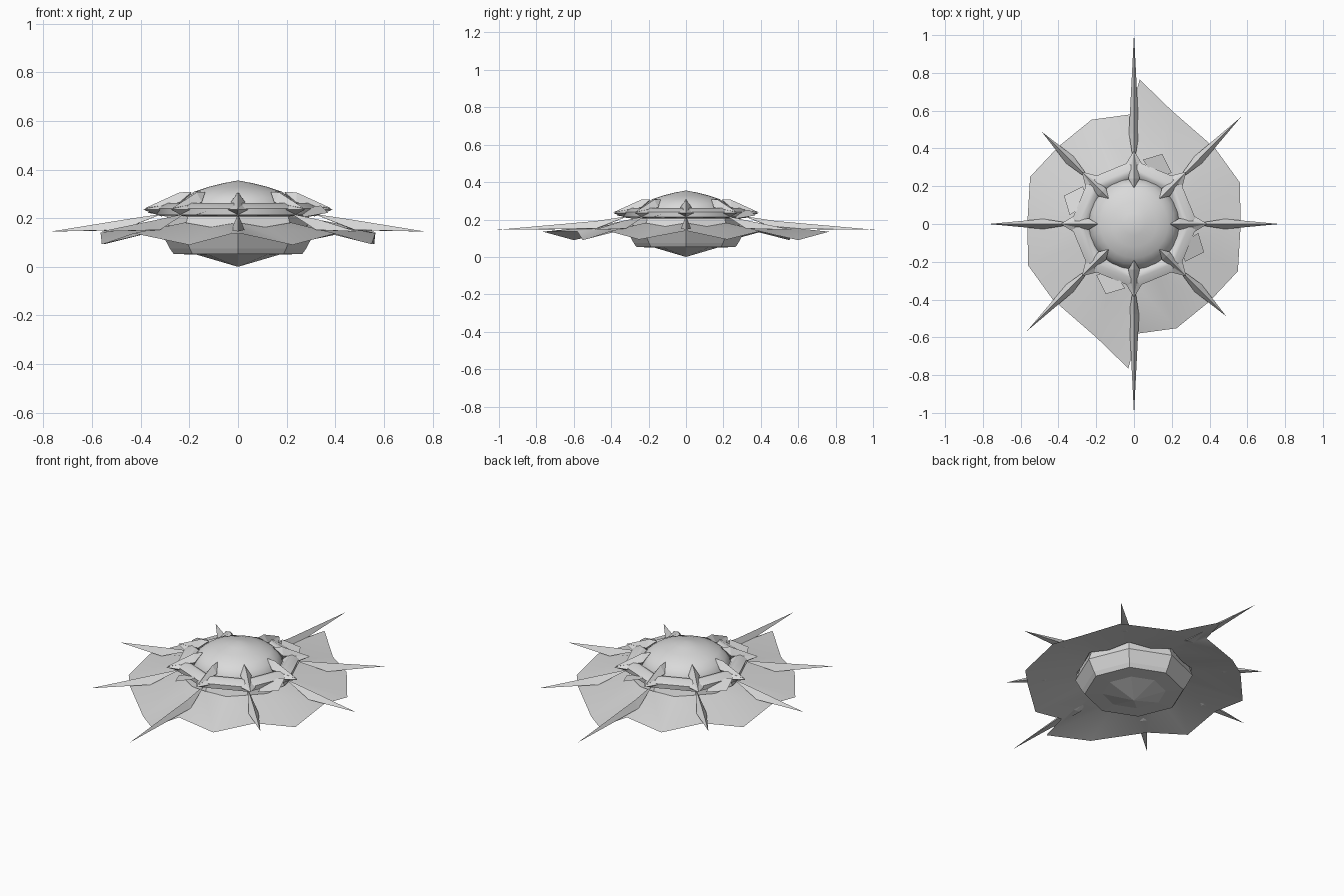
import bpy, bmesh, math
from mathutils import Vector

if "Cube" in bpy.data.objects:
    bpy.data.objects.remove(bpy.data.objects["Cube"])

hull_mat = bpy.data.materials.new("pale_grey")
hull_mat.diffuse_color = (0.7, 0.7, 0.7, 1)
hull_mat.use_nodes = True
hull_mat.node_tree.nodes["Principled BSDF"].inputs["Base Color"].default_value = hull_mat.diffuse_color


def polar(r, deg, z):
    a = math.radians(deg)
    return Vector((r * math.cos(a), r * math.sin(a), z))


def finish(name, bm, smooth=None, closed=True):
    bmesh.ops.remove_doubles(bm, verts=bm.verts, dist=1e-4)
    if closed:
        bmesh.ops.recalc_face_normals(bm, faces=bm.faces)
    me = bpy.data.meshes.new(name)
    bm.to_mesh(me)
    bm.free()
    me.materials.append(hull_mat)
    ob = bpy.data.objects.new(name, me)
    bpy.context.collection.objects.link(ob)
    if smooth:
        bpy.context.view_layer.objects.active = ob
        ob.select_set(True)
        bpy.ops.object.shade_smooth_by_angle(angle=math.radians(smooth))
        ob.select_set(False)
    return ob


def lathe(name, profile, sides, smooth=None, loop=False):
    """Revolve (radius, height) points about z."""
    bm = bmesh.new()
    pts = profile + profile[:1] if loop else profile
    step = 360 / sides
    for i in range(sides):
        a, b = i * step, (i + 1) * step
        for (r0, z0), (r1, z1) in zip(pts, pts[1:]):
            quad = [polar(r0, a, z0), polar(r0, b, z0), polar(r1, b, z1), polar(r1, a, z1)]
            if r0 == 0:
                quad.pop(1)
            elif r1 == 0:
                quad.pop(2)
            bm.faces.new([bm.verts.new(p) for p in quad])
    return finish(name, bm, smooth)


def gem(bm, deg, start, mid, end, half, top, bottom, side_z):
    """Diamond-section spike: two tips (radius, height) and a cross-section at mid."""
    a = math.radians(deg)
    side = Vector((-math.sin(a), math.cos(a), 0)) * half
    ring = [polar(mid, deg, top), polar(mid, deg, side_z) + side,
            polar(mid, deg, bottom), polar(mid, deg, side_z) - side]
    tips = [polar(start[0], deg, start[1]), polar(end[0], deg, end[1])]
    rv = [bm.verts.new(p) for p in ring]
    for tip in tips:
        t = bm.verts.new(tip)
        for i in range(4):
            bm.faces.new((rv[i], rv[(i + 1) % 4], t))


# Central body: smooth dome above, faceted octagonal hull below
lathe("dome", [(0, 0.355), (0.06, 0.344), (0.12, 0.329), (0.18, 0.309),
               (0.215, 0.283), (0.238, 0.25), (0.245, 0.21)], 24, 60)
lathe("lower_hull", [(0.29, 0.21), (0.315, 0.14), (0.28, 0.075),
                     (0.265, 0.053), (0.17, 0.05), (0, 0.0)], 8)

# Octagonal tube collar around the dome
lathe("collar_ring", [(0.245, 0.235), (0.268, 0.258), (0.295, 0.262), (0.338, 0.24),
                      (0.335, 0.213), (0.285, 0.205)], 8, 50, loop=True)

# Claws gripping the dome, and star points on the collar corners
bm = bmesh.new()
for k in range(8):
    gem(bm, k * 45, (0.19, 0.308), 0.24, (0.385, 0.24), 0.03, 0.306, 0.23, 0.265)
finish("claws", bm)
bm = bmesh.new()
for k in range(8):
    gem(bm, k * 45, (0.25, 0.24), 0.315, (0.39, 0.235), 0.045, 0.26, 0.207, 0.235)
finish("collar_points", bm)

# Four slanted plates under the collar
bm = bmesh.new()
for k in range(4):
    d = -22 + 90 * k
    quad = [polar(0.27, d - 1, 0.235), polar(0.336, d - 14.5, 0.205),
            polar(0.40, d, 0.222), polar(0.344, d + 14, 0.252)]
    bm.faces.new([bm.verts.new(p) for p in quad])
finish("slanted_plates", bm, closed=False)

# Pleated skirt: half the rim as (x, y, z, inner angle), repeated by a half turn
half_rim = [(0.565, 0, 0.14, 0), (0.56, 0.22, 0.093, 22.5), (0.43, 0.40, 0.138, 45),
            (0.20, 0.60, 0.09, 67.5), (0.03, 0.765, 0.135, 90), (-0.02, 0.58, 0.135, 90),
            (-0.225, 0.552, 0.09, 112.5), (-0.40, 0.41, 0.137, 135),
            (-0.55, 0.25, 0.093, 157.5)]
rim = half_rim + [(-x, -y, z, a + 180) for x, y, z, a in half_rim]
bm = bmesh.new()
for i, (x0, y0, z0, a0) in enumerate(rim):
    x1, y1, z1, a1 = rim[(i + 1) % len(rim)]
    inner = [polar(0.31 if a % 45 == 0 else 0.29, a, 0.182 if a % 45 == 0 else 0.163)
             for a in (a0, a1)]
    outer = [Vector((x0, y0, z0)), Vector((x1, y1, z1))]
    tris = [(inner[0], outer[0], outer[1])]
    if a0 != a1:
        tris.append((inner[0], outer[1], inner[1]))
    for t in tris:
        bm.faces.new([bm.verts.new(p) for p in t])
finish("pleated_skirt", bm, 40, closed=False)

# Eight tall radiating spikes riding on the pleats, opposite ones equal
bm = bmesh.new()
for k, length in enumerate([0.77, 0.80, 1.01, 0.69] * 2):
    gem(bm, k * 45, (0.31, 0.218), 0.48, (length, 0.145), 0.027, 0.192, 0.15, 0.152)
finish("spikes", bm)
